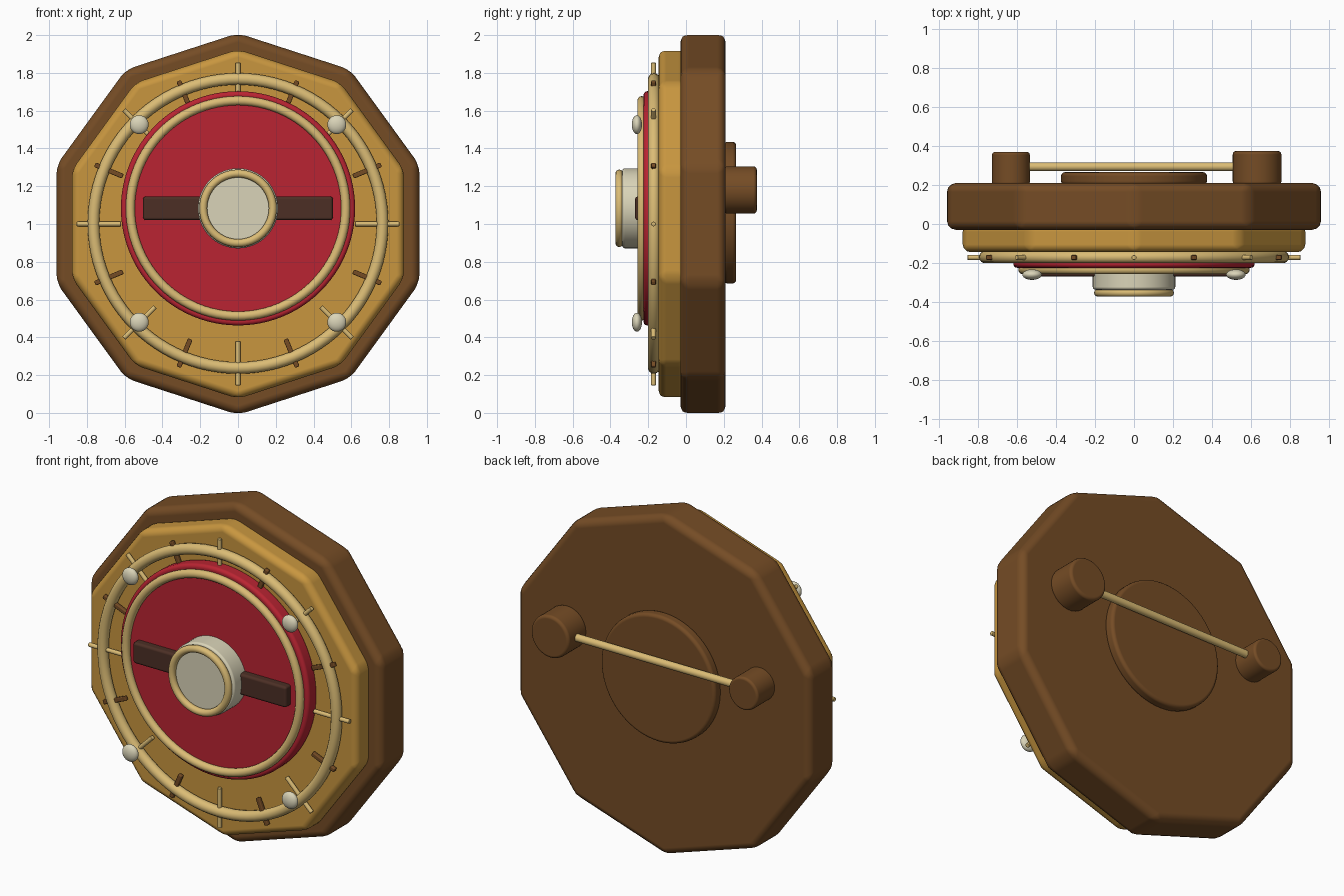
import bpy, bmesh, math
from mathutils import Matrix, Vector

if "Cube" in bpy.data.objects:
    bpy.data.objects.remove(bpy.data.objects["Cube"])


def srgb(r, g, b):
    f = lambda c: c / 12.92 if c <= 0.04045 else ((c + 0.055) / 1.055) ** 2.4
    return (f(r / 255), f(g / 255), f(b / 255), 1.0)


def material(name, rgb):
    m = bpy.data.materials.new(name)
    m.diffuse_color = srgb(*rgb)
    m.use_nodes = True
    m.node_tree.nodes["Principled BSDF"].inputs["Base Color"].default_value = m.diffuse_color
    return m


WALNUT = material("walnut_brown", (117, 76, 37))
OAK = material("golden_oak", (200, 150, 63))
BRASS = material("pale_brass", (219, 188, 117))
RED = material("deep_red", (186, 36, 50))
CREAM = material("cream", (218, 212, 184))
DARK = material("dark_brown", (76, 47, 37))


def finish(name, bm, mat, bevel=0.0, segments=3):
    """Turn a bmesh into a smooth shaded object, optionally with rounded edges."""
    bmesh.ops.recalc_face_normals(bm, faces=bm.faces[:])
    for f in bm.faces:
        f.smooth = True
    me = bpy.data.meshes.new(name)
    bm.to_mesh(me)
    bm.free()
    me.materials.append(mat)
    ob = bpy.data.objects.new(name, me)
    bpy.context.collection.objects.link(ob)
    if bevel:
        mod = ob.modifiers.new("rounded_edges", 'BEVEL')
        mod.width = bevel
        mod.segments = segments
        mod.limit_method = 'ANGLE'
        mod.angle_limit = math.radians(30)
        mod.harden_normals = True
    return ob


def disc(name, mat, x, z, radius, y0, y1, bevel, sides=72):
    """Prism along y with one corner pointing straight up."""
    bm = bmesh.new()
    loops = []
    for y in (y0, y1):
        loop = []
        for i in range(sides):
            a = math.pi / 2 + math.tau * i / sides
            loop.append(bm.verts.new((x + radius * math.cos(a), y, z + radius * math.sin(a))))
        bm.faces.new(loop)
        loops.append(loop)
    for i in range(sides):
        j = (i + 1) % sides
        bm.faces.new((loops[0][i], loops[0][j], loops[1][j], loops[1][i]))
    return finish(name, bm, mat, bevel)


def ring(name, mat, z, major, minor, y, n=96, k=14):
    """Torus facing the front."""
    bm = bmesh.new()
    grid = []
    for i in range(n):
        a = math.tau * i / n
        row = []
        for j in range(k):
            b = math.tau * j / k
            r = major + minor * math.cos(b)
            row.append(bm.verts.new((r * math.cos(a), y + minor * math.sin(b), z + r * math.sin(a))))
        grid.append(row)
    for i in range(n):
        for j in range(k):
            p, q = grid[i], grid[(i + 1) % n]
            bm.faces.new((p[j], q[j], q[(j + 1) % k], p[(j + 1) % k]))
    return finish(name, bm, mat)


def rod(name, mat, start, end, radius):
    """Round rod between two points."""
    start, end = Vector(start), Vector(end)
    axis = end - start
    turn = axis.to_track_quat('Z', 'Y').to_matrix().to_4x4()
    bm = bmesh.new()
    bmesh.ops.create_cone(bm, cap_ends=True, segments=16, radius1=radius, radius2=radius,
                          depth=axis.length, matrix=Matrix.Translation((start + end) / 2) @ turn)
    return finish(name, bm, mat, radius * 0.25, 2)


def block(name, mat, centre, size, bevel, angle=0.0):
    """Rounded box, turned about the y axis."""
    bm = bmesh.new()
    bmesh.ops.create_cube(bm, size=1, matrix=Matrix.Translation(centre)
                          @ Matrix.Rotation(-angle, 4, 'Y') @ Matrix.Diagonal((*size, 1)))
    return finish(name, bm, mat, bevel)


# Ten-sided case and face board
disc("case_body", WALNUT, 0, 1.0, 1.01, -0.03, 0.21, 0.045, 10)
disc("face_board", OAK, 0, 1.0, 0.925, -0.145, 0.0, 0.04, 10)

# Dial ring with its marks and rivets
ring("dial_ring", BRASS, 1.003, 0.765, 0.031, -0.17)
for i in range(8):
    a = math.tau * i / 8
    c, s = math.cos(a), math.sin(a)
    rod("long_mark", BRASS, (0.62 * c, -0.172, 1 + 0.62 * s), (0.855 * c, -0.172, 1 + 0.855 * s), 0.0125)
    a += math.tau / 16
    block("short_mark", WALNUT, (0.74 * math.cos(a), -0.172, 1 + 0.74 * math.sin(a)),
          (0.16, 0.024, 0.026), 0.006, a)

for sx in (-1, 1):
    for sz in (-1, 1):
        bm = bmesh.new()
        bmesh.ops.create_uvsphere(bm, u_segments=24, v_segments=14, radius=1,
                                  matrix=Matrix.Translation((sx * 0.523, -0.26, 1.003 + sz * 0.523))
                                  @ Matrix.Diagonal((0.05, 0.027, 0.05, 1)))
        finish("rivet", bm, CREAM)

# Red centre plate with trim and crossbar
PLATE_Z = 1.083
disc("centre_plate", RED, 0, PLATE_Z, 0.62, -0.225, -0.14, 0.02, 96)
ring("plate_trim", BRASS, PLATE_Z, 0.57, 0.024, -0.234)
block("crossbar", DARK, (0, -0.24, PLATE_Z), (1.005, 0.06, 0.125), 0.015)

# Centre knob
disc("knob", CREAM, 0, PLATE_Z, 0.212, -0.338, -0.2, 0.015)
ring("knob_trim", BRASS, PLATE_Z, 0.184, 0.021, -0.353, 64)

# Back plate, two pegs and the rod joining them
disc("back_plate", WALNUT, 0, 1.06, 0.375, 0.2, 0.266, 0.02)
disc("large_peg", WALNUT, 0.632, 1.18, 0.125, 0.2, 0.375, 0.018, 48)
disc("small_peg", WALNUT, -0.632, 1.18, 0.097, 0.2, 0.37, 0.015, 48)
rod("hanging_rod", BRASS, (-0.6, 0.294, 1.18), (0.6, 0.294, 1.18), 0.022)
